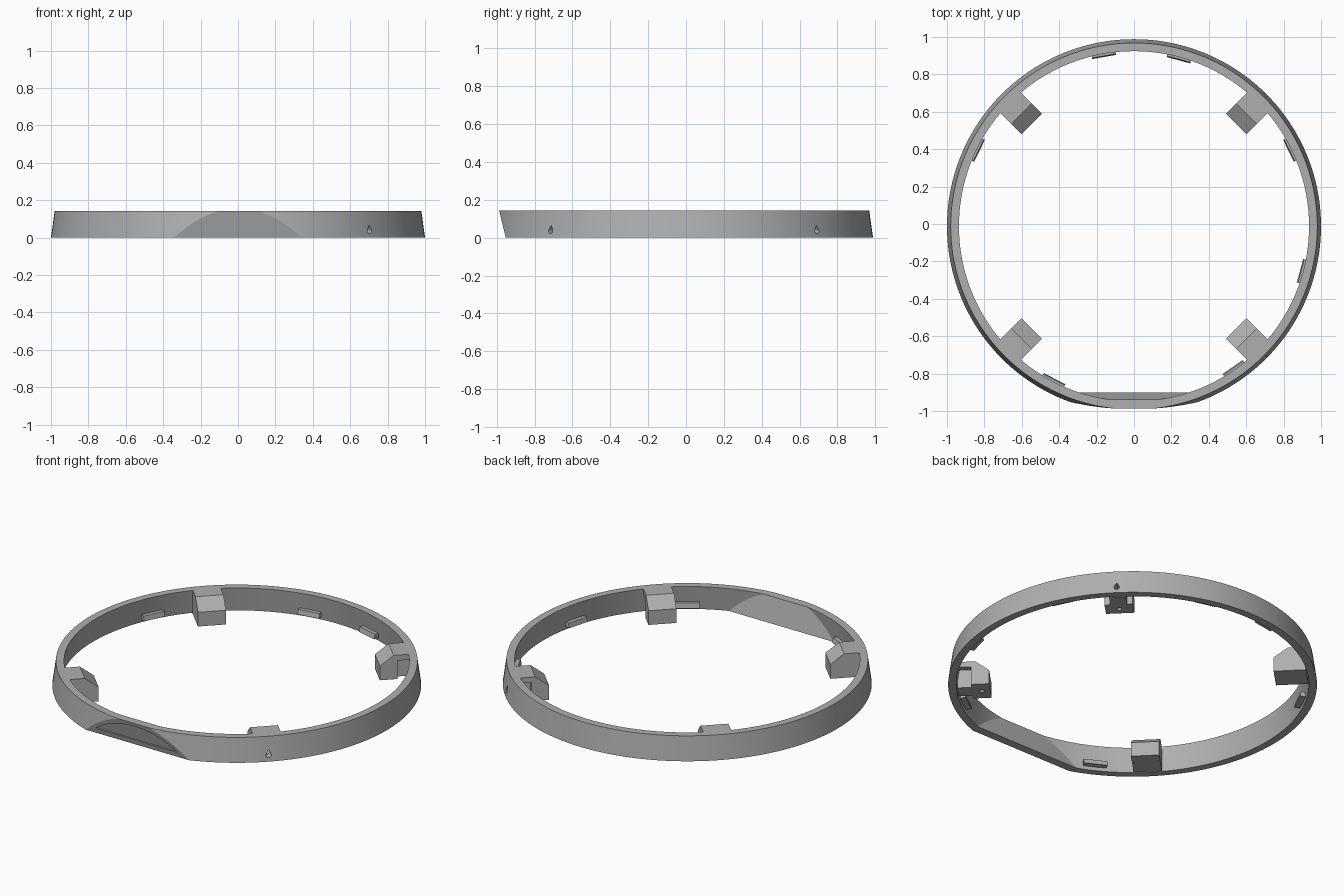
import bpy, bmesh, math
from mathutils import Vector, Matrix

if "Cube" in bpy.data.objects:
    bpy.data.objects.remove(bpy.data.objects["Cube"])

H, CY = 0.143, -0.012          # ring height, ring centre in y
FLAT0, FLAT1 = -0.952, -0.987  # front flat: y at bottom and top
SLOPE = (FLAT1 - FLAT0) / H

grey = bpy.data.materials.new("plain_grey")
grey.diffuse_color = (0.43, 0.43, 0.43, 1)
grey.use_nodes = True
grey.node_tree.nodes["Principled BSDF"].inputs["Base Color"].default_value = grey.diffuse_color


def finish(name, bm):
    bmesh.ops.recalc_face_normals(bm, faces=bm.faces)
    me = bpy.data.meshes.new(name)
    bm.to_mesh(me)
    bm.free()
    me.materials.append(grey)
    ob = bpy.data.objects.new(name, me)
    bpy.context.collection.objects.link(ob)
    return ob


def prism(name, pts, shift, matrix=None):
    """Extrude a closed outline along a vector."""
    bm = bmesh.new()
    face = bm.faces.new([bm.verts.new(p) for p in pts])
    res = bmesh.ops.extrude_face_region(bm, geom=[face])
    verts = [g for g in res["geom"] if isinstance(g, bmesh.types.BMVert)]
    bmesh.ops.translate(bm, verts=verts, vec=Vector(shift))
    if matrix:
        bm.transform(matrix)
    return finish(name, bm)


def cone_with_flat(name, r0, r1, z0, z1, y0):
    """Tapered disc cut by the leaning front plane."""
    bm = bmesh.new()
    bmesh.ops.create_cone(bm, cap_ends=True, segments=160, radius1=r0, radius2=r1, depth=z1 - z0,
                          matrix=Matrix.Translation((0, CY, (z0 + z1) / 2)))
    bmesh.ops.bisect_plane(bm, geom=bm.verts[:] + bm.edges[:] + bm.faces[:], plane_co=(0, y0, 0),
                           plane_no=(0, -1, SLOPE), clear_outer=True)
    bmesh.ops.holes_fill(bm, edges=[e for e in bm.edges if e.is_boundary], sides=0)
    return finish(name, bm)


def cut(target, cutter):
    """Subtract the cutter and discard it."""
    mod = target.modifiers.new("cut", 'BOOLEAN')
    mod.operation, mod.solver, mod.object = 'DIFFERENCE', 'EXACT', cutter
    bpy.context.view_layer.objects.active = target
    bpy.ops.object.modifier_apply(modifier=mod.name)
    bpy.data.objects.remove(cutter)


def around(angle):
    """Local x points outward from the ring centre."""
    return Matrix.Translation((0, CY, 0)) @ Matrix.Rotation(math.radians(angle), 4, 'Z')


def teardrop(angle, r0, r1):
    pts = [(r0, 0.015 * math.cos(a), 0.037 + 0.015 * math.sin(a))
           for a in [math.radians(150 + 240 * i / 12) for i in range(13)]]
    pts.append((r0, 0, 0.067))
    return prism("screw_cutter", pts, (r1 - r0, 0, 0), around(angle))


# Tapered ring with leaning flat at the front
ring = cone_with_flat("ring", 1.0, 0.98, 0, H, FLAT0)
e = 0.02
k = 0.02 / H * e
cut(ring, cone_with_flat("bore_cutter", 0.956 + k, 0.936 - k, -e, H + e, FLAT0 + 0.05))

# Shallow arched recess on the front flat
half, rise, zb = 0.27, 0.093, 0.03
R = (half ** 2 + rise ** 2) / (2 * rise)
amax = math.asin(half / R)
arc = []
for i in range(33):
    a = -amax + 2 * amax * i / 32
    z = zb + rise - R + R * math.cos(a)
    arc.append((R * math.sin(a), FLAT0 + SLOPE * z - 0.03, z))
cut(ring, prism("recess_cutter", arc, (0, 0.038, 0)))

# Four screw brackets with chamfered inner edge
W, NECK = 0.077, 0.045
for label, angle in (("back_right", 45), ("back_left", 135), ("front_left", 225), ("front_right", 315)):
    cut(ring, teardrop(angle, 0.9, 1.1))
    m = around(angle)
    side = [(0.774, 0), (0.95, 0), (0.945, H), (0.85, H), (0.774, 0.085)]
    block = prism("bracket_" + label, [(x, -W, z) for x, z in side], (0, 2 * W, 0), m)
    # Side notches leave a narrow neck under the top plate
    for s in (-1, 1):
        notch = [(0.872, s * NECK, -0.1), (1.1, s * NECK, -0.1), (1.1, s * NECK, 0.11), (0.872, s * NECK, 0.11)]
        cut(block, prism("notch_cutter", notch, (0, s * 0.1, 0), m))
    cut(block, teardrop(angle, 0.86, 1.1))
    # Small hole in the underside
    hole = [(0.82 + 0.013 * math.cos(i * math.pi / 8), 0.013 * math.sin(i * math.pi / 8), -0.05) for i in range(16)]
    cut(block, prism("hole_cutter", hole, (0, 0, 0.1), m))

# Small clip tabs along the inner wall
for i, angle in enumerate((100, 75, 26, 154, -15, -55, -117.5)):
    tab = [(0.919, 0.02), (0.962, 0.02), (0.96, 0.048), (0.925, 0.048)]
    prism(f"clip_tab_{i + 1}", [(x, -0.065, z) for x, z in tab], (0, 0.13, 0), around(angle))

# Smooth the curved walls, keep edges sharp
bpy.ops.object.select_all(action='DESELECT')
ring.select_set(True)
bpy.context.view_layer.objects.active = ring
bpy.ops.object.shade_smooth_by_angle(angle=math.radians(20))
